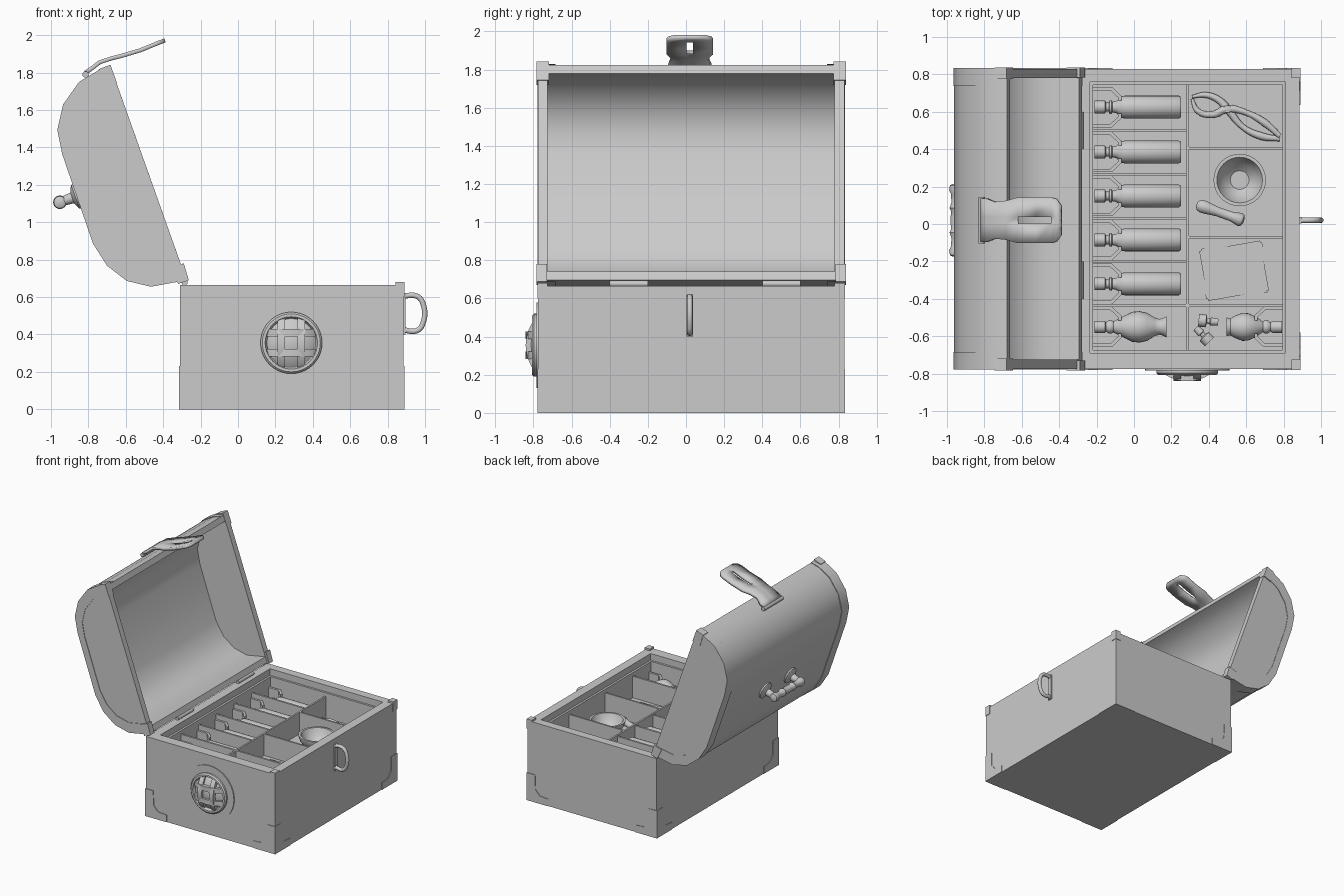
import bpy, bmesh, math
from mathutils import Vector, Matrix

if "Cube" in bpy.data.objects:
    bpy.data.objects.remove(bpy.data.objects["Cube"])

def finish(name, bm, smooth=None):
    bmesh.ops.recalc_face_normals(bm, faces=bm.faces)
    me = bpy.data.meshes.new(name)
    bm.to_mesh(me)
    bm.free()
    ob = bpy.data.objects.new(name, me)
    bpy.context.collection.objects.link(ob)
    if smooth:
        bpy.ops.object.select_all(action='DESELECT')
        ob.select_set(True)
        bpy.context.view_layer.objects.active = ob
        bpy.ops.object.shade_smooth_by_angle(angle=math.radians(smooth))
    return ob

def loft(name, loops, caps=True, smooth=None, closed=True):
    bm = bmesh.new()
    rows = [[bm.verts.new(p) for p in l] for l in loops]
    n = len(rows[0])
    for a, b in zip(rows, rows[1:]):
        for i in range(n if closed else n - 1):
            j = (i + 1) % n
            bm.faces.new((a[i], a[j], b[j], b[i]))
    if caps:
        bm.faces.new(rows[0])
        bm.faces.new(rows[-1])
    return finish(name, bm, smooth)

def prism(name, pts, a, b, axis):
    put = {'x': lambda p, h: (h, *p), 'y': lambda p, h: (p[0], h, p[1]), 'z': lambda p, h: (*p, h)}[axis]
    return loft(name, [[put(p, h) for p in pts] for h in (a, b)])

def rect(x0, x1, y0, y1, z):
    return [(x0, y0, z), (x1, y0, z), (x1, y1, z), (x0, y1, z)]

def box(name, x0, x1, y0, y1, z0, z1):
    return loft(name, [rect(x0, x1, y0, y1, z0), rect(x0, x1, y0, y1, z1)])

def lathe(name, prof, origin, axis, seg=24):
    """Profile of (distance along axis, radius)."""
    q = Vector((0, 0, 1)).rotation_difference(Vector(axis))
    o = Vector(origin)
    loops = [[o + q @ Vector((r * math.cos(2 * math.pi * i / seg), r * math.sin(2 * math.pi * i / seg), t))
              for i in range(seg)] for t, r in prof]
    return loft(name, loops, smooth=40)

def tube(name, pts, r, radii=None):
    cu = bpy.data.curves.new(name, 'CURVE')
    cu.dimensions = '3D'
    cu.bevel_depth, cu.bevel_resolution, cu.resolution_u = r, 3, 6
    cu.use_fill_caps = True
    sp = cu.splines.new('BEZIER')
    sp.bezier_points.add(len(pts) - 1)
    for i, (bp, p) in enumerate(zip(sp.bezier_points, pts)):
        bp.co = p
        bp.handle_left_type = bp.handle_right_type = 'AUTO'
        bp.radius = radii[i] if radii else 1
    ob = bpy.data.objects.new(name, cu)
    bpy.context.collection.objects.link(ob)
    return ob

X0, X1, Y0, Y1, YC = -0.31, 0.885, -0.775, 0.83, 0.027
FLOOR = 0.40

# chest body with recessed floor, and the tray liner
loft("chest_body", [rect(X0, X1, Y0, Y1, 0), rect(X0, X1, Y0, Y1, 0.665),
                    rect(-0.235, 0.81, -0.69, 0.76, 0.665), rect(-0.235, 0.81, -0.69, 0.76, FLOOR)])
loft("tray_liner", [rect(-0.235, 0.81, -0.69, 0.76, FLOOR), rect(-0.235, 0.81, -0.69, 0.76, 0.61),
                    rect(-0.218, 0.793, -0.673, 0.743, 0.61), rect(-0.218, 0.793, -0.673, 0.743, FLOOR)], caps=False)

# tray dividers
for i, y in enumerate((0.50, 0.265, 0.03, -0.20)):
    box(f"bottle_divider_{i}", -0.218, 0.285, y - 0.008, y + 0.008, FLOOR, 0.57)
box("long_divider", 0.279, 0.293, -0.673, 0.743, FLOOR, 0.58)
box("cross_divider", -0.218, 0.793, -0.443, -0.427, FLOOR, 0.58)
for i, y in enumerate((0.405, -0.07)):
    box(f"tool_divider_{i}", 0.285, 0.793, y - 0.007, y + 0.007, FLOOR, 0.58)

# chamfered neck rests beside every bottle
def neck_rest(name, y, x=-0.218, d=1):
    for s in (-1, 1):
        path = [(0, 0.108), (0.1, 0.108), (0.15, 0.06), (0.15, 0.035),
                (0.132, 0.035), (0.132, 0.052), (0.092, 0.09), (0, 0.09)]
        prism(name, [(x + d * u, y + s * v) for u, v in path], FLOOR, 0.53, 'z')

# bottles lying in their slots
bottle = [(0, 0.024), (0, 0.034), (0.055, 0.034), (0.06, 0.024), (0.075, 0.024), (0.08, 0.036), (0.09, 0.036),
          (0.095, 0.028), (0.115, 0.032), (0.145, 0.058), (0.16, 0.061), (0.45, 0.061), (0.46, 0.055)]
for i, y in enumerate((0.625, 0.385, 0.15, -0.085, -0.32)):
    lathe(f"bottle_{i}", bottle, (-0.21, y, FLOOR + 0.065), (1, 0, 0))
    neck_rest("neck_rest", y)
vase = [(0, 0.032), (0.055, 0.032), (0.06, 0.024), (0.075, 0.036), (0.09, 0.036), (0.1, 0.03), (0.15, 0.055),
        (0.2, 0.08), (0.24, 0.084), (0.28, 0.075), (0.32, 0.05), (0.345, 0.042), (0.36, 0.045), (0.385, 0.058)]
lathe("round_flask", vase, (-0.21, -0.55, FLOOR + 0.085), (1, 0, 0))
neck_rest("neck_rest", -0.55)
jar = [(0, 0.032), (0.05, 0.032), (0.06, 0.024), (0.075, 0.036), (0.09, 0.036), (0.1, 0.028), (0.14, 0.055),
       (0.18, 0.073), (0.21, 0.075), (0.25, 0.06), (0.275, 0.045), (0.295, 0.05)]
lathe("small_flask", jar, (0.79, -0.55, FLOOR + 0.08), (-1, 0, 0))
neck_rest("neck_rest", -0.55, 0.793, -1)
cork = [(0, 0.018), (0.04, 0.022), (0.045, 0.014), (0.06, 0.014), (0.065, 0.034), (0.105, 0.034)]
lathe("cork_a", cork, (0.45, -0.525, FLOOR + 0.035), (-1, 0.1, 0))
lathe("cork_b", cork, (0.33, -0.555, FLOOR + 0.035), (0.7, -0.7, 0))

# mortar bowl, pestle, tongs, papers
lathe("mortar_bowl", [(0, 0.07), (0.015, 0.07), (0.02, 0.06), (0.04, 0.095), (0.08, 0.125), (0.12, 0.14), (0.13, 0.14),
                      (0.13, 0.122), (0.1, 0.11), (0.06, 0.085), (0.03, 0.05)], (0.565, 0.235, FLOOR), (0, 0, 1), 32)
lathe("pestle", [(0, 0.012), (0.01, 0.028), (0.03, 0.035), (0.06, 0.033), (0.12, 0.025), (0.2, 0.026),
                 (0.245, 0.037), (0.26, 0.03), (0.268, 0.012)], (0.335, 0.105, FLOOR + 0.037), (0.94, -0.33, 0))
for n, z, path in (("tongs_arm_a", 0.42, [(.31, .68), (.38, .69), (.45, .665), (.5, .615), (.58, .52), (.68, .47), (.78, .455)]),
                   ("tongs_arm_b", 0.43, [(.31, .67), (.34, .605), (.42, .585), (.5, .615), (.6, .595), (.7, .54), (.78, .47)])):
    tube(n, [(x, y, z) for x, y in path], 0.017, [0.5, 0.9, 1.1, 1.3, 0.9, 1.2, 0.8])
lathe("tongs_pivot", [(0, 0.02), (0.05, 0.02)], (0.5, 0.615, FLOOR), (0, 0, 1), 12)
for i, a in enumerate((-3, 6, 10)):
    p = box(f"paper_sheet_{i}", -0.165, 0.165, -0.135, 0.135, 0, 0.003)
    p.matrix_world = Matrix.Translation((0.535, -0.25, FLOOR + 0.003 + 0.005 * i)) @ Matrix.Rotation(math.radians(a), 4, 'Z')

# corner plates at the foot, small caps on the front edge
L = [(0, 0), (0.2, 0), (0.2, 0.06), (0.12, 0.065), (0.08, 0.11), (0.075, 0.23), (0, 0.23)]
T = 0.005
for x, sx in ((X0 - T, 1), (X1 + T, -1)):
    for y, sy in ((Y0 - T, 1), (Y1 + T, -1)):
        prism("corner_plate_side", [(x + sx * u, v) for u, v in L], y, y + sy * 2 * T, 'y')
        prism("corner_plate_end", [(y + sy * u, v) for u, v in L], x, x + sx * 2 * T, 'x')
for y, s in ((Y0 - T, 1), (Y1 + T, -1)):
    box("rim_corner_cap", 0.843, X1 + T, min(y, y + s * 0.055), max(y, y + s * 0.055), 0.6, 0.68)

# round medallion: disc, ring, dome and lattice
MX, MZ, R, H = 0.285, 0.355, 0.155, 0.062
RHO = (R * R + H * H) / (2 * H)
def depth(u, v):
    return math.sqrt(max(RHO ** 2 - u * u - v * v, 0)) - (RHO - H)
lathe("medallion_disc", [(0, 0.225), (0.008, 0.225)], (MX, Y0, MZ), (0, -1, 0), 40)
lathe("medallion_ring", [(0, 0.165), (0.022, 0.165), (0.032, 0.155), (0.032, 0.14), (0.01, 0.13)], (MX, Y0, MZ), (0, -1, 0), 40)
lathe("medallion_dome", [(depth(r, 0) - 0.012, r) for r in (0.145, 0.12, 0.09, 0.06, 0.03, 0.005)], (MX, Y0, MZ), (0, -1, 0), 32)
for c in (-0.053, 0.053):
    for swap in (False, True):
        loops = []
        for k in range(13):
            u = (k / 6 - 1) * 0.14
            sec = [(c - 0.02, -0.03), (c - 0.02, 0.01), (c + 0.02, 0.01), (c + 0.02, -0.03)]
            loops.append([(MX + (v if swap else u), Y0 - depth(u, c) - d, MZ + (u if swap else v)) for v, d in sec])
        loft("medallion_lattice", loops, smooth=40)

# pull handle on the chest end
tube("end_handle", [(0.88, 0.02, 0.605), (0.955, 0.02, 0.605), (0.985, 0.02, 0.575), (0.985, 0.02, 0.45),
                    (0.955, 0.02, 0.42), (0.88, 0.02, 0.425)], 0.015)
box("end_handle_plate", X1, 0.895, 0.003, 0.037, 0.40, 0.62)

# lid: arched shell, open toward the chest
P = [(-.68, 1.83), (-.75, 1.81), (-.85, 1.75), (-.935, 1.63), (-.966, 1.495), (-.94, 1.364), (-.87, 1.16),
     (-.775, .885), (-.70, .767), (-.594, .686), (-.465, .655), (-.275, .69)]
M = Vector((-0.477, 1.26))
def ring(s, y):
    return [(M.x + (x - M.x) * s, y, M.y + (z - M.y) * s) for x, z in P]
bm = bmesh.new()
A, B, C, D = [[bm.verts.new(p) for p in ring(s, y)] for s, y in
              ((0.99, Y0), (0.99, Y1), (0.91, Y0 + 0.05), (0.91, Y1 - 0.05))]
for a, b in ((A, B), (C, D)):
    for i in range(len(P) - 1):
        bm.faces.new((a[i], a[i + 1], b[i + 1], b[i]))
    bm.faces.new(a)
    bm.faces.new(b)
for a, b, c, d in ((A[0], B[0], D[0], C[0]), (A[-1], B[-1], D[-1], C[-1]),
                   (A[0], A[-1], C[-1], C[0]), (B[0], B[-1], D[-1], D[0])):
    bm.faces.new((a, b, c, d))
finish("lid_shell", bm, 50)

# lid end trims and corner caps
for y, s in ((Y0 - 0.004, 1), (Y1 + 0.004, -1)):
    loft("lid_trim", [ring(0.985, y + s * 0.095), ring(1.0, y + s * 0.095), ring(1.0, y),
                      ring(0.86, y), ring(0.86, y + s * 0.006)], caps=False, smooth=40, closed=False)
    prism("lid_top_corner", [(-.745, 1.818), (-.682, 1.842), (-.647, 1.745), (-.715, 1.72)], y - s * 0.004, y + s * 0.06, 'y')
    prism("lid_hinge_corner", [(-.36, .755), (-.29, .78), (-.263, .69), (-.32, .67)], y - s * 0.004, y + s * 0.05, 'y')

# hinge barrels
for y in (-0.3, 0.5):
    lathe("hinge_barrel", [(0, 0.016), (0.2, 0.016)], (-0.285, y - 0.1, 0.677), (0, 1, 0), 12)

# lid carrying handle
N = Vector((-0.943, 0, -0.334))
S = Vector((-0.858, 0.02, 1.14))
for s in (-1, 1):
    p = S + Vector((0, s * 0.165, 0))
    lathe("handle_boss", [(-0.01, 0.068), (0.012, 0.068), (0.022, 0.05), (0.03, 0.03), (0.1, 0.024), (0.11, 0.015)], p, N)
    e = S + N * 0.1 + Vector((0, s * 0.195, 0))
    lathe("handle_bar", [(0, 0.015), (0.008, 0.032), (0.035, 0.036), (0.055, 0.026), (0.1, 0.024),
                         (0.13, 0.034), (0.145, 0.026), (0.195, 0.029)], e, (0, -s, 0))

# slotted hasp strap on the lid edge
st = [(-.815, 1.80, .115), (-.785, 1.82, .115), (-.74, 1.855, .098), (-.68, 1.875, .105), (-.62, 1.89, .122),
      (-.52, 1.92, .122), (-.44, 1.953, .122), (-.415, 1.963, .115), (-.39, 1.972, .08)]
bm = bmesh.new()
rows = [[bm.verts.new((x, 0.02 + v, z)) for v in (-w, -.018, .018, w)] for x, z, w in st]
for k in range(len(rows) - 1):
    for i in range(3):
        if not (i == 1 and k in (4, 5)):
            bm.faces.new((rows[k][i], rows[k][i + 1], rows[k + 1][i + 1], rows[k + 1][i]))
hasp = finish("hasp_strap", bm, 40)
m = hasp.modifiers.new("thickness", 'SOLIDIFY')
m.thickness, m.offset = 0.022, 0
lathe("hasp_hinge", [(0, 0.017), (0.25, 0.017)], (-0.815, -0.105, 1.79), (0, 1, 0), 12)
